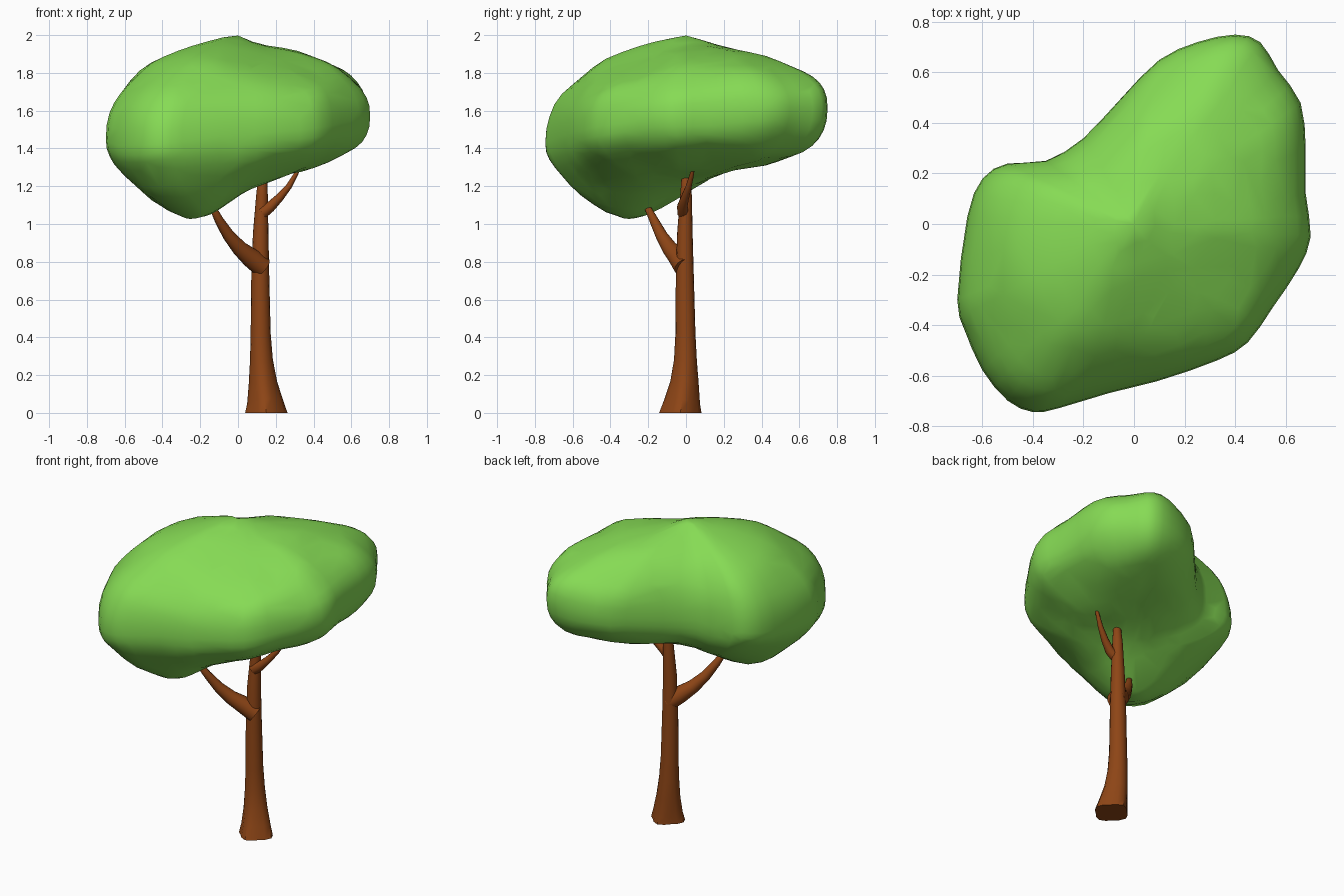
import bpy, bmesh, math
from mathutils import Vector, noise

if "Cube" in bpy.data.objects:
    bpy.data.objects.remove(bpy.data.objects["Cube"])


def material(name, rgb):
    m = bpy.data.materials.new(name)
    m.diffuse_color = (*rgb, 1)
    m.use_nodes = True
    m.node_tree.nodes["Principled BSDF"].inputs["Base Color"].default_value = m.diffuse_color
    return m


def finish(name, bm, mat, angle):
    bmesh.ops.recalc_face_normals(bm, faces=bm.faces)
    me = bpy.data.meshes.new(name)
    bm.to_mesh(me)
    bm.free()
    ob = bpy.data.objects.new(name, me)
    bpy.context.collection.objects.link(ob)
    me.materials.append(mat)
    bpy.ops.object.select_all(action='DESELECT')
    ob.select_set(True)
    bpy.context.view_layer.objects.active = ob
    bpy.ops.object.shade_smooth_by_angle(angle=math.radians(angle))
    return ob


def bridge(bm, rings):
    for a, b in zip(rings, rings[1:]):
        for i in range(len(a)):
            j = (i + 1) % len(a)
            bm.faces.new((a[i], a[j], b[j], b[i]))


def tube(name, path, mat, sides=14, flare=0.0):
    """Tapered tube through (x, y, z, radius) points, capped at both ends."""
    bm = bmesh.new()
    pts = [Vector(p[:3]) for p in path]
    rings = []
    for k, p in enumerate(pts):
        t = pts[min(k + 1, len(pts) - 1)] - pts[max(k - 1, 0)]
        q = Vector((0, 0, 1)).rotation_difference(t)
        if flare and k == 0:
            q.identity()
        lobes = flare * max(0, 1 - p.z / 0.3)
        ring = []
        for i in range(sides):
            a = math.tau * i / sides
            r = path[k][3] * (1 + lobes * math.cos(4 * a))
            ring.append(bm.verts.new(p + q @ Vector((r * math.cos(a), r * math.sin(a), 0))))
        rings.append(ring)
    bridge(bm, rings)
    bm.faces.new(rings[0])
    bm.faces.new(rings[-1])
    return finish(name, bm, mat, 40)


bark = material("bark", (0.27, 0.06, 0.008))
leaf = material("leaf", (0.24, 0.71, 0.09))

# Trunk with flared foot
tube("trunk", [(0.15, -0.03, 0, 0.102), (0.143, -0.02, 0.06, 0.088), (0.132, -0.008, 0.16, 0.072),
               (0.124, -0.003, 0.28, 0.06), (0.12, -0.003, 0.42, 0.053), (0.118, -0.006, 0.7, 0.048),
               (0.12, -0.006, 0.95, 0.041), (0.127, 0, 1.15, 0.031), (0.13, 0, 1.24, 0.024),
               (0.13, 0, 1.26, 0.014)], bark, 16, 0.1)

# Two branches
tube("left_branch", [(0.13, -0.01, 0.77, 0.055), (0.07, -0.04, 0.82, 0.053), (0.01, -0.085, 0.87, 0.042),
                     (-0.05, -0.13, 0.94, 0.032), (-0.1, -0.17, 1.02, 0.024),
                     (-0.13, -0.2, 1.08, 0.018), (-0.135, -0.205, 1.095, 0.01)], bark, 12)
tube("right_branch", [(0.13, -0.015, 1.06, 0.032), (0.17, -0.02, 1.09, 0.028), (0.22, -0.005, 1.14, 0.022),
                      (0.27, 0.015, 1.2, 0.016), (0.31, 0.033, 1.27, 0.011), (0.33, 0.04, 1.31, 0.006)], bark, 10)

# Canopy: plan outline, then domed top and sagging underside
outline = [(-.7, -.3), (-.66, .03), (-.6, .18), (-.5, .24), (-.35, .25), (-.2, .34), (-.05, .5),
           (.1, .65), (.25, .72), (.4, .75), (.5, .72), (.57, .61), (.66, .48), (.68, .3), (.68, .12),
           (.7, -.05), (.65, -.18), (.55, -.33), (.45, -.47), (.33, -.54), (.1, -.62), (-.1, -.67),
           (-.3, -.73), (-.4, -.745), (-.5, -.7), (-.6, -.58), (-.67, -.42)]
n = len(outline)
P = [Vector(p) for p in outline]
plan = []
for i in range(n):
    a, b, c, d = (P[(i + k) % n] for k in (-1, 0, 1, 2))
    plan += [b, (9 * (b + c) - a - d) / 16]


def bump(x, y, cx, cy, s):
    return math.exp(-((x - cx) ** 2 + (y - cy) ** 2) / (2 * s * s))


def canopy_point(o, t, upper):
    x, y = o * t
    mid = 1.52 + 0.08 * (o.x + o.y) * t
    if upper:
        top = 2.0 - 0.07 * bump(x, y, .27, -.3, .17) + 0.05 * bump(x, y, -.5, -.1, .2)
        z = mid + (top - mid) * (1 - 0.4 * t) * (1 - t ** 4) ** 0.42
    else:
        low = 1.285 - 0.285 * bump(x, y, -.3, -.35, .29)
        z = mid + (low - mid) * (1 - t ** 2.6) ** 0.42
    p = Vector((x, y, z))
    p.z += 0.022 * noise.noise(p * 4.5) * (1 if t > 0.1 else 0.3)
    w = 0.035 * noise.noise(p * 4 + Vector((3, 1, 7))) * t * (1 - t ** 6)
    return p + Vector((o.x * w, o.y * w, 0))


bm = bmesh.new()
steps = 13
rings = []
for k in range(1, 2 * steps):
    t = min(1.0, math.sin(math.pi / 2 * k / steps))
    rings.append([bm.verts.new(canopy_point(o, t, k <= steps)) for o in plan])
bridge(bm, rings)
for ring, upper in ((rings[0], True), (rings[-1], False)):
    pole = bm.verts.new(canopy_point(plan[0], 0, upper))
    for i in range(len(ring)):
        bm.faces.new((ring[i], ring[(i + 1) % len(ring)], pole))
canopy = finish("canopy", bm, leaf, 35)
dec = canopy.modifiers.new("facets", 'DECIMATE')
dec.ratio = 0.6
